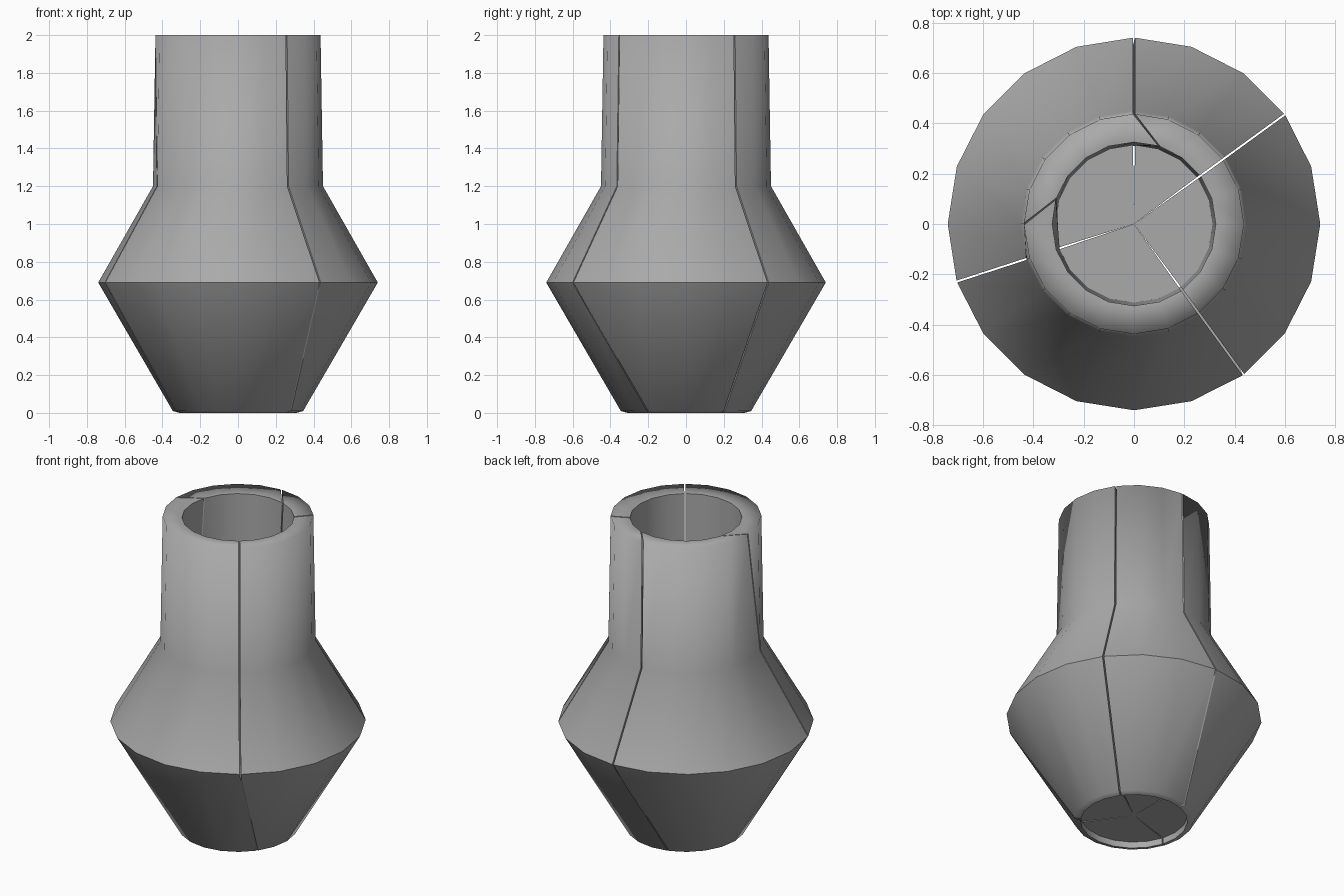
import bpy, bmesh, math

old = bpy.data.objects.get("Cube")
if old:
    bpy.data.objects.remove(old, do_unlink=True)

clay = bpy.data.materials.new("grey clay")
clay.use_nodes = True
GREY = (0.4, 0.4, 0.4, 1)
clay.diffuse_color = GREY
clay.node_tree.nodes["Principled BSDF"].inputs["Base Color"].default_value = GREY

SIDES = 20
GAP = 0.004  # half the width of a crack

# Cross-section (radius, height): underside, foot, belly, neck, rim, inside, floor
PROFILE = [(0, 0.04), (0.31, 0.04), (0.31, 0), (0.345, 0.01), (0.74, 0.69),
           (0.45, 1.2), (0.437, 2.0), (0.325, 1.99), (0.312, 0.06), (0, 0.06)]
BELLY, RIM_IN = 4, 7

# Each crack runs along these side numbers, one per profile point
CRACKS = [
    [-3, -3, -2, -2, -3, -3, -3, -3, -3, -3],
    [2] * 10,
    [5, 5, 6, 6, 5, 5, 5, 4, 5, 5],
    [11, 11, 11, 11, 11, 11, 10, 9, 11, 11],
]
# Pieces of the broken wall section, by profile point
SECTION = [(0, 1, 8, 9), (1, 2, 3, 8), (3, 4, 8), (4, 5, 8), (5, 7, 8), (5, 6, 7)]


def ring(bm, level, first, last):
    """Vertices of one profile point between two cracks, with side numbers."""
    r, z = PROFILE[level]
    if r == 0:
        return [(first, bm.verts.new((0, 0, z)))]
    out = []
    for k in range(first, last + 1):
        a = math.tau * k / SIDES
        shift = GAP * ((k == first) - (k == last))
        out.append((k, bm.verts.new((r * math.cos(a) - shift * math.sin(a),
                                     r * math.sin(a) + shift * math.cos(a), z))))
    return out


def bridge(bm, a, b):
    """Join two rings with quads, and triangles where their ends differ."""
    i = j = 0
    while i < len(a) - 1 or j < len(b) - 1:
        more_a, more_b = i < len(a) - 1, j < len(b) - 1
        if more_a and more_b and a[i][0] == b[j][0]:
            bm.faces.new((a[i][1], a[i + 1][1], b[j + 1][1], b[j][1]))
            i, j = i + 1, j + 1
        elif more_a and (not more_b or a[i][0] < b[j][0]):
            bm.faces.new((a[i][1], a[i + 1][1], b[j][1]))
            i += 1
        else:
            bm.faces.new((a[i][1], b[j + 1][1], b[j][1]))
            j += 1


def make_shard(name, start, end):
    bm = bmesh.new()
    rings = [ring(bm, n, start[n], end[n]) for n in range(len(PROFILE))]
    for lower, upper in zip(rings, rings[1:]):
        bridge(bm, lower, upper)
    # Broken faces at both ends
    broken = [bm.faces.new([rings[n][side][1] for n in part])
              for side in (0, -1) for part in SECTION]
    bmesh.ops.recalc_face_normals(bm, faces=bm.faces)
    for f in bm.faces:
        f.smooth = f not in broken
    # Sharp belly, inner rim, floor and foot; soft outer rim and neck
    for f in broken:
        for e in f.edges:
            e.smooth = False
    for n in (1, 2, BELLY, RIM_IN, 8):
        for (_, v), (_, w) in zip(rings[n], rings[n][1:]):
            bm.edges.get((v, w)).smooth = False
    mesh = bpy.data.meshes.new(name)
    bm.to_mesh(mesh)
    bm.free()
    mesh.materials.append(clay)
    obj = bpy.data.objects.new(name, mesh)
    bpy.context.collection.objects.link(obj)


# Four shards round the vase
names = ["left_shard", "back_left_shard", "back_right_shard", "front_shard"]
for n, name in enumerate(names):
    end = CRACKS[(n + 1) % 4]
    if n == 3:
        end = [k + SIDES for k in end]
    make_shard(name, CRACKS[n], end)
